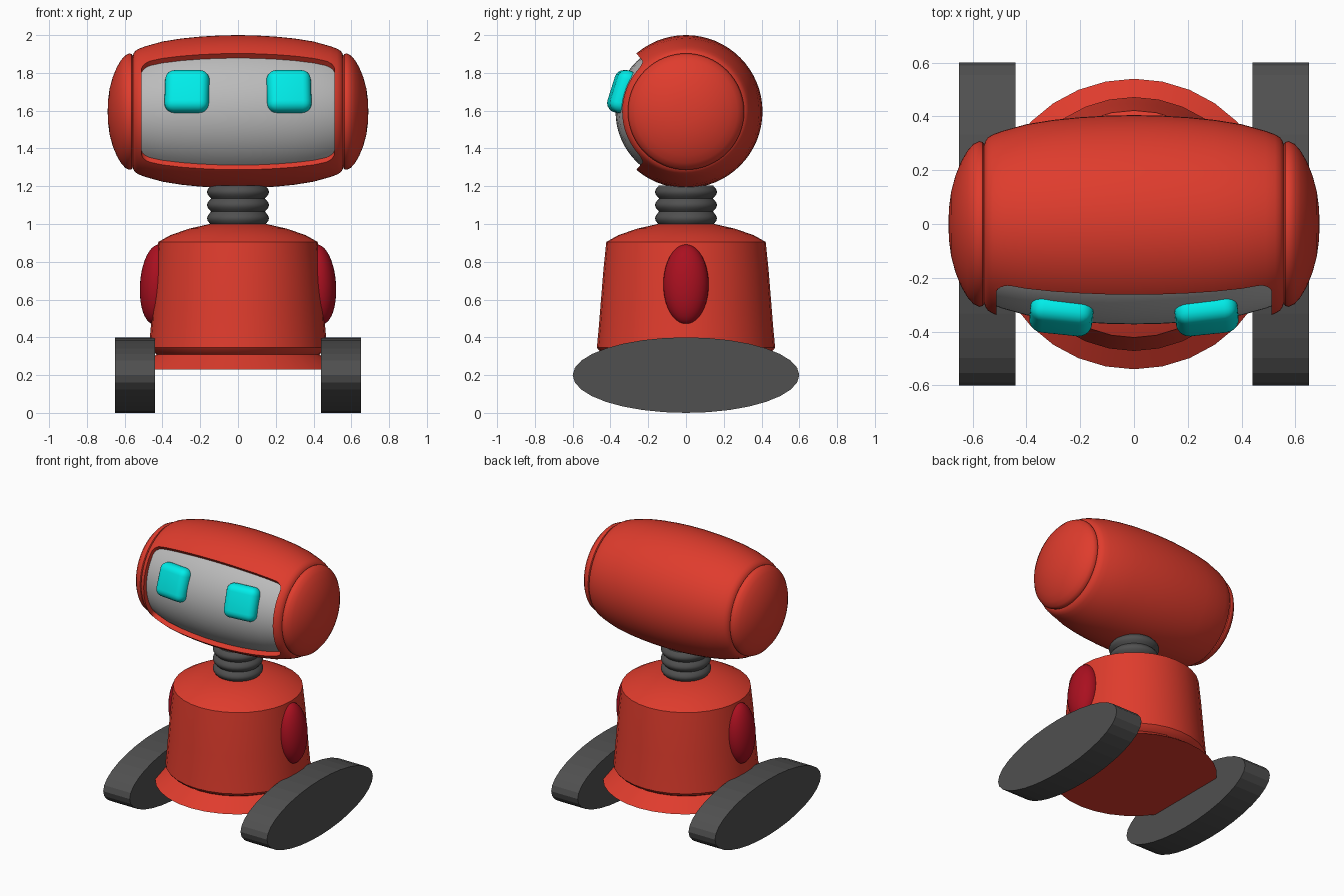
import bpy, bmesh, math
from mathutils import Vector

if "Cube" in bpy.data.objects:
    bpy.data.objects.remove(bpy.data.objects["Cube"])


def material(name, rgb):
    m = bpy.data.materials.new(name)
    m.diffuse_color = (*rgb, 1)
    m.use_nodes = True
    m.node_tree.nodes["Principled BSDF"].inputs["Base Color"].default_value = m.diffuse_color
    return m


RED = material("red", (0.74, 0.045, 0.026))
CRIMSON = material("crimson", (0.40, 0.005, 0.014))
CYAN = material("cyan", (0.0, 0.85, 0.82))
DARK = material("dark grey", (0.08, 0.08, 0.08))
GREY = material("light grey", (0.50, 0.50, 0.50))
HEAD_Z = 1.595


def finish(bm, name, mat):
    bmesh.ops.recalc_face_normals(bm, faces=bm.faces[:])
    me = bpy.data.meshes.new(name)
    bm.to_mesh(me)
    bm.free()
    ob = bpy.data.objects.new(name, me)
    bpy.context.collection.objects.link(ob)
    if mat:
        me.materials.append(mat)
    return ob


def activate(ob):
    bpy.ops.object.select_all(action='DESELECT')
    ob.select_set(True)
    bpy.context.view_layer.objects.active = ob


def smooth(ob, angle=35):
    activate(ob)
    bpy.ops.object.shade_smooth_by_angle(angle=math.radians(angle))


def apply_mod(ob, kind, **settings):
    activate(ob)
    m = ob.modifiers.new("mod", kind)
    for k, v in settings.items():
        setattr(m, k, v)
    bpy.ops.object.modifier_apply(modifier=m.name)


def lathe(name, profile, mat, segs=32, along_x=False, z0=0):
    """Closed solid turned from (radius, height) points, about z or about x."""
    bm = bmesh.new()
    rings = []
    for r, h in profile:
        ring = []
        for i in range(segs):
            a = 2 * math.pi * i / segs
            c, s = r * math.cos(a), r * math.sin(a)
            ring.append(bm.verts.new((h, c, s + z0) if along_x else (c, s, h + z0)))
        rings.append(ring)
    for a, b in zip(rings, rings[1:]):
        for i in range(segs):
            j = (i + 1) % segs
            bm.faces.new((a[i], a[j], b[j], b[i]))
    bm.faces.new(rings[0])
    bm.faces.new(rings[-1])
    return finish(bm, name, mat)


def mirrored(half):
    return [(r, -x) for r, x in reversed(half)] + half[1:]


# Body: domed shoulders, tapered sides, groove and flared skirt
body = lathe("body", [(0.54, 0.23), (0.43, 0.31), (0.455, 0.325), (0.472, 0.345),
                      (0.462, 0.45), (0.45, 0.60), (0.437, 0.76), (0.422, 0.905),
                      (0.36, 0.94), (0.26, 0.975), (0.15, 1.0)], RED)
smooth(body, 40)

# Bellows neck: three rounded ribs
ribs = [(0.142 + 0.022 * math.sin(math.pi * k / 6), 0.995 + 0.07 * n + 0.07 * k / 6)
        for n in range(3) for k in range(6)] + [(0.142, 1.205)]
smooth(lathe("neck", ribs, DARK), 40)

# Head: barrel along x with a groove before each domed end
barrel = [(0.405, 0), (0.403, 0.1), (0.397, 0.2), (0.387, 0.3), (0.371, 0.4), (0.346, 0.49),
          (0.333, 0.525), (0.322, 0.543), (0.308, 0.553)]
ends = [(0.296, 0.557), (0.305, 0.563), (0.308, 0.575), (0.298, 0.597), (0.272, 0.62),
        (0.232, 0.643), (0.18, 0.664), (0.12, 0.68), (0.06, 0.688), (0.004, 0.69)]
head = lathe("head", mirrored(barrel + ends), RED, 64, True, HEAD_Z)
inner = [(r - 0.032, x) for r, x in barrel[:7]] + [(0.02, 0.53)]
visor = lathe("visor", mirrored(inner), GREY, 64, True, HEAD_Z)

# Face window cutter: rounded rectangle in (x, angle), extruded outward
HX, HA, CR = 0.512, math.radians(49.5), 0.055
outline = []
for q in range(4):
    sx, sa = ((1, 1), (-1, 1), (-1, -1), (1, -1))[q]
    for k in range(7):
        t = math.pi / 2 * (q + k / 6)
        outline.append((sx * (HX - CR) + CR * math.cos(t),
                        sa * (HA - CR / 0.36) + CR / 0.36 * math.sin(t)))
    # subdivide the straight run to the next corner along the angle
    if q in (1, 3):
        run = HA - CR / 0.36
        outline += [(sx * HX, sa * run * (1 - 2 * k / 8)) for k in range(1, 8)]


def polar(x, a, r):
    return Vector((x, -r * math.cos(a), HEAD_Z + r * math.sin(a)))


bm = bmesh.new()
loops, hubs = [], []
for r in (0.22, 0.60):
    loops.append([bm.verts.new(polar(x, a, r)) for x, a in outline])
    hubs.append(bm.verts.new(polar(0, 0, r)))
n = len(outline)
for i in range(n):
    j = (i + 1) % n
    bm.faces.new((loops[0][i], loops[0][j], loops[1][j], loops[1][i]))
    for lp, hub in zip(loops, hubs):
        bm.faces.new((lp[i], lp[j], hub))
cutter = finish(bm, "window_cutter", None)
cutter.hide_render = True
apply_mod(head, 'BOOLEAN', operation='DIFFERENCE', object=cutter, solver='EXACT')
apply_mod(visor, 'BOOLEAN', operation='INTERSECT', object=cutter, solver='EXACT')
bpy.data.objects.remove(cutter)
smooth(head, 40)
smooth(visor, 40)

for side, s in (("left", -1), ("right", 1)):
    # Eye: pillow-shaped square lying on the visor
    bm = bmesh.new()
    bmesh.ops.create_cube(bm, size=1)
    for v in bm.verts:
        v.co = Vector((v.co.x * 0.235, v.co.y * 0.11, v.co.z * 0.23))
    eye = finish(bm, side + "_eye", CYAN)
    eye.location = polar(s * 0.27, math.radians(17.5), 0.353)
    eye.rotation_euler = (math.radians(-17.5), 0, s * math.radians(6))
    apply_mod(eye, 'BEVEL', width=0.05, segments=5)
    smooth(eye, 60)

    # Shoulder pad: ellipsoid sunk into the body
    bm = bmesh.new()
    bmesh.ops.create_uvsphere(bm, u_segments=32, v_segments=20, radius=1)
    for v in bm.verts:
        v.co = Vector((v.co.x * 0.088, v.co.y * 0.12, v.co.z * 0.212))
    pad = finish(bm, side + "_shoulder_pad", CRIMSON)
    pad.location = (s * 0.431, 0, 0.68)
    pad.rotation_euler = (0, s * math.radians(-4), 0)
    smooth(pad, 60)

    # Track: flattened elliptical cylinder
    track = lathe(side + "_track", [(1, -0.105), (1, 0.105)], DARK, 32, True)
    for v in track.data.vertices:
        v.co = Vector((v.co.x + s * 0.545, v.co.y * 0.6, v.co.z * 0.2 + 0.2))
